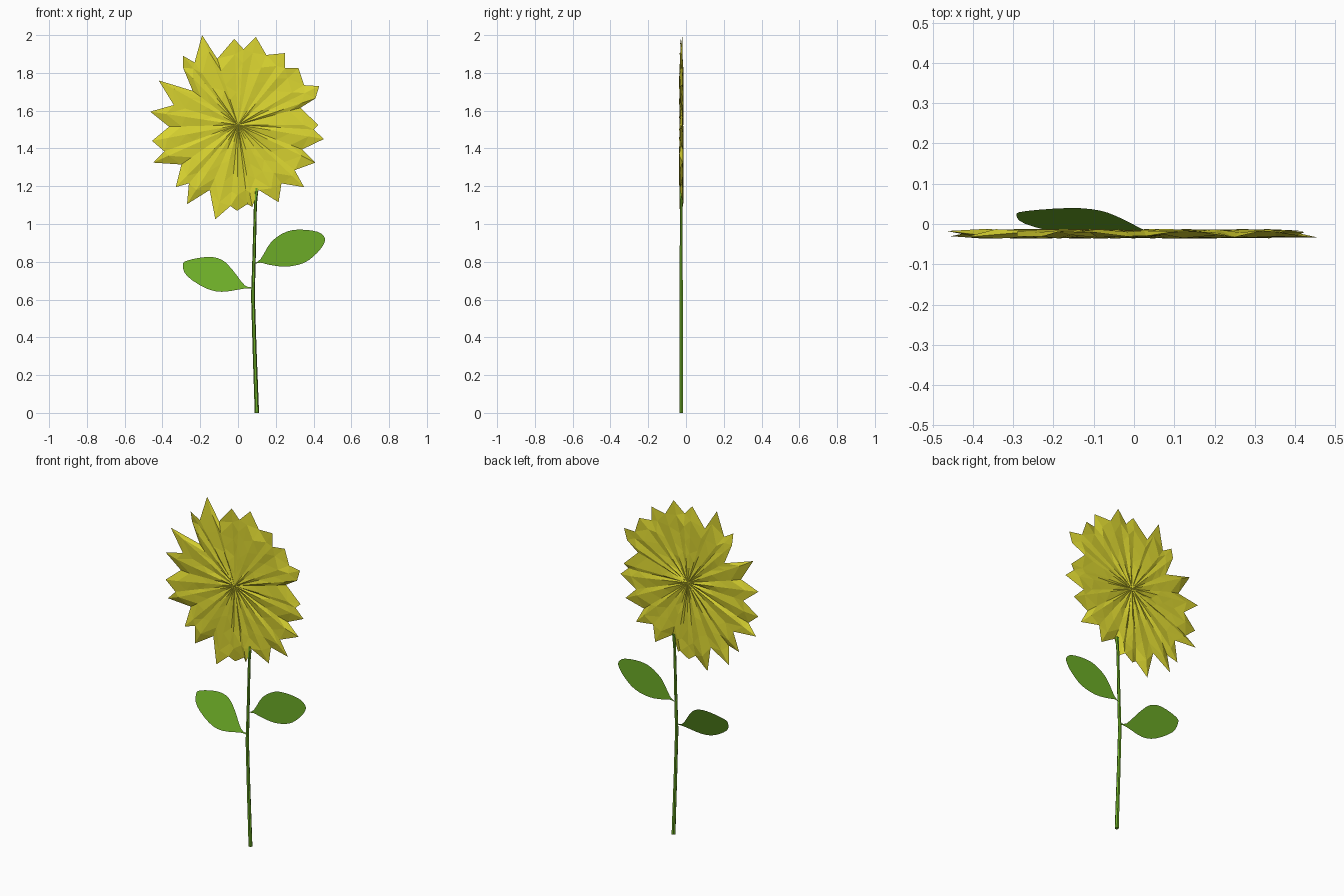
import bpy, bmesh, math, random
from mathutils import Vector

if "Cube" in bpy.data.objects:
    bpy.data.objects.remove(bpy.data.objects["Cube"])

random.seed(4)


def material(name, rgb):
    m = bpy.data.materials.new(name)
    m.diffuse_color = (*rgb, 1)
    m.use_nodes = True
    m.node_tree.nodes["Principled BSDF"].inputs["Base Color"].default_value = m.diffuse_color
    return m


YELLOW = material("petal yellow", (0.70, 0.66, 0.03))
GREEN = material("leaf green", (0.15, 0.41, 0.02))


def finish(name, bm, mat):
    me = bpy.data.meshes.new(name)
    bm.to_mesh(me)
    bm.free()
    ob = bpy.data.objects.new(name, me)
    me.materials.append(mat)
    bpy.context.collection.objects.link(ob)
    return ob


# Flower head: jagged petal outline around its centre, in hundredths (x, z)
OUTLINE = [(-19, 47.5), (-11, 35), (-2, 45.5), (3, 40), (9.5, 46.5), (15, 37),
           (25, 38), (25, 30), (32, 30), (35, 21), (43, 20.5), (41, 14),
           (33, 9), (42.5, 0), (40, -2.5), (45.5, -7.5), (34, -13), (41, -20),
           (30, -24), (35, -33), (23, -31), (21.5, -41), (11, -34.5), (7.5, -43.5),
           (5, -42), (-0.5, -45.5), (-4, -43), (-12, -50), (-15, -34.5), (-27, -42),
           (-26, -31), (-33, -33), (-30, -21), (-45, -20), (-39, -14), (-45.5, -8.5),
           (-36.5, -1), (-46.5, 7), (-34, 10.5), (-42, 23.5), (-24, 18), (-29, 30),
           (-29, 36.5), (-23, 33)]
CENTRE_Z, MID_Y = 1.525, -0.0245


def flower_head():
    bm = bmesh.new()
    n = len(OUTLINE)

    def ring(t, depth):
        return [bm.verts.new((x * t / 100, depth(i), CENTRE_Z + z * t / 100))
                for i, (x, z) in enumerate(OUTLINE)]

    rim = ring(1, lambda i: MID_Y + (0.009 if i % 4 < 2 else -0.009) * random.uniform(.5, 1))
    # creased front and back sheets share the rim
    for side in (-1, 1):
        outer = rim
        for t in (0.82, 0.6, 0.38, 0.18):
            inner = ring(t, lambda i: MID_Y + side * (
                (0.010 if i % 2 else 0.004) + random.uniform(-.002, .002)))
            for i in range(n):
                j = (i + 1) % n
                bm.faces.new((outer[i], outer[j], inner[j], inner[i]))
            outer = inner
        hub = bm.verts.new((0, MID_Y + side * 0.009, CENTRE_Z))
        for i in range(n):
            bm.faces.new((outer[i], outer[(i + 1) % n], hub))
    bmesh.ops.triangulate(bm, faces=[f for f in bm.faces if len(f.verts) > 3])
    bmesh.ops.recalc_face_normals(bm, faces=bm.faces)
    return finish("flower_head", bm, YELLOW)


# Stem: gently bent six-sided tube, (x, z, radius)
def stem():
    bm = bmesh.new()
    sides, rings = 6, []
    for x, z, r in [(0.10, 0, 0.0115), (0.088, 0.33, 0.0105), (0.079, 0.62, 0.010),
                    (0.085, 0.82, 0.009), (0.092, 1.10, 0.008), (0.098, 1.19, 0.010)]:
        rings.append([bm.verts.new((x + r * math.cos(a), -0.0255 + r * math.sin(a), z))
                      for a in (math.tau * k / sides for k in range(sides))])
    for lo, hi in zip(rings, rings[1:]):
        for k in range(sides):
            m = (k + 1) % sides
            bm.faces.new((lo[k], lo[m], hi[m], hi[k]))
    bm.faces.new(rings[0][::-1])
    bm.faces.new(rings[-1])
    bmesh.ops.recalc_face_normals(bm, faces=bm.faces)
    return finish("stem", bm, GREEN)


# Leaves: flat blades with a rounded outline (x, z); y follows a leaning plane
def leaf(name, points, base_y, base_z, lean):
    p = [Vector(q) for q in points]
    n, steps = len(p), 3
    bm = bmesh.new()
    verts = []
    for i in range(n):
        a, b, c, d = (p[(i + k) % n] for k in (-1, 0, 1, 2))
        for s in range(steps):
            t = s / steps
            q = 0.5 * (2 * b + (c - a) * t + (2 * a - 5 * b + 4 * c - d) * t * t
                       + (3 * b - a - 3 * c + d) * t ** 3)
            verts.append(bm.verts.new((q.x, base_y + lean * (q.y - base_z), q.y)))
    face = bm.faces.new(verts)
    face.normal_update()
    if face.normal.y > 0:
        face.normal_flip()
    bmesh.ops.triangulate(bm, faces=bm.faces[:])
    return finish(name, bm, GREEN)


flower_head()
stem()
leaf("left_leaf",
     [(0.08, 0.657), (0.035, 0.658), (-0.085, 0.641), (-0.175, 0.662), (-0.27, 0.725),
      (-0.292, 0.78), (-0.27, 0.806), (-0.16, 0.826), (-0.085, 0.81), (-0.03, 0.758),
      (0.035, 0.676), (0.08, 0.664)], -0.027, 0.655, 0.39)
leaf("right_leaf",
     [(0.085, 0.79), (0.12, 0.815), (0.177, 0.906), (0.256, 0.959), (0.335, 0.97),
      (0.42, 0.959), (0.457, 0.932), (0.457, 0.90), (0.42, 0.848), (0.351, 0.795),
      (0.256, 0.774), (0.166, 0.784), (0.12, 0.795)], -0.021, 0.79, 0.0)
